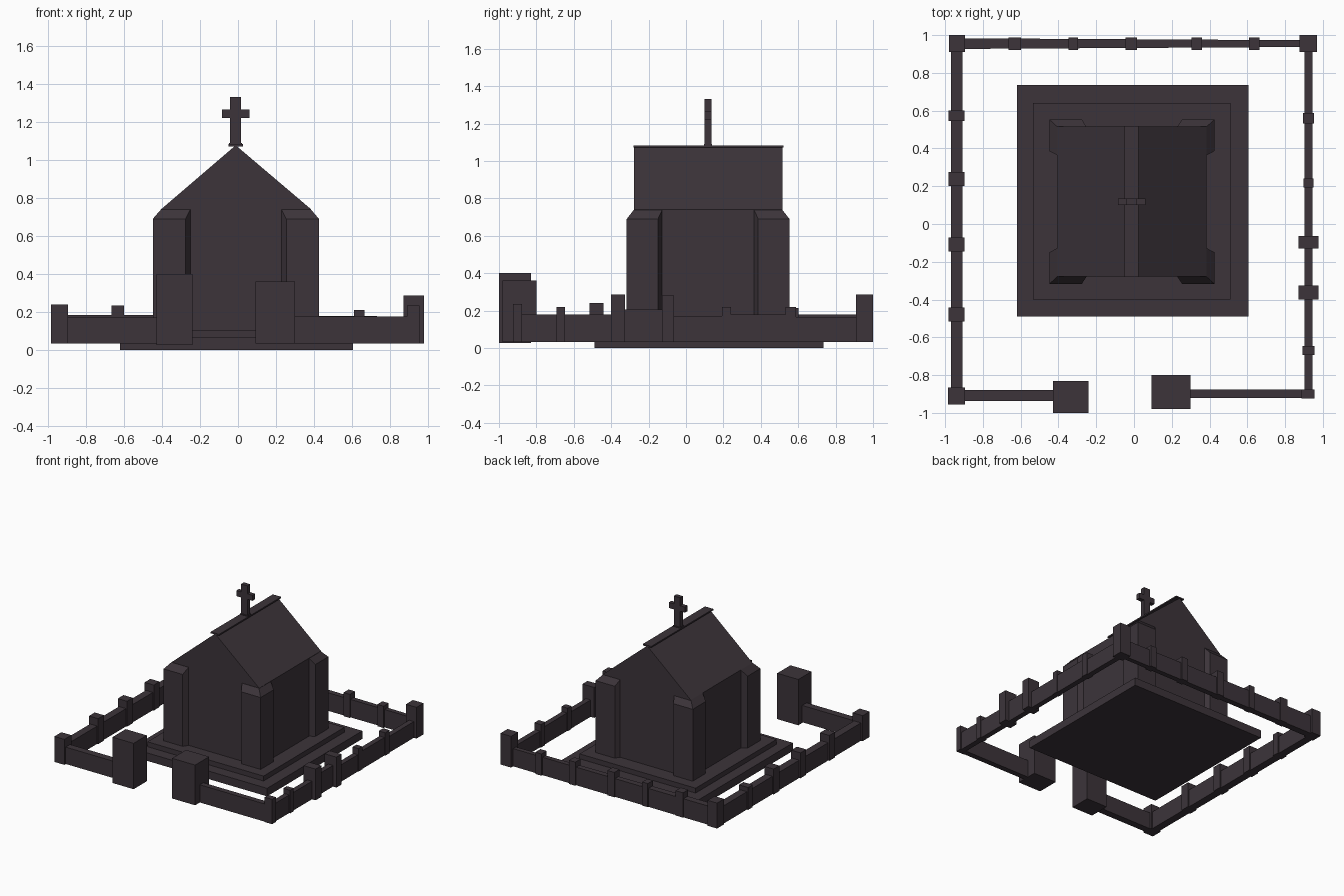
import bpy, bmesh

stone = bpy.data.materials.new("dark stone")
stone.diffuse_color = (0.045, 0.034, 0.042, 1)


def finish(bm, name):
    bmesh.ops.remove_doubles(bm, verts=bm.verts, dist=1e-5)
    bmesh.ops.recalc_face_normals(bm, faces=bm.faces)
    me = bpy.data.meshes.new(name)
    bm.to_mesh(me)
    bm.free()
    me.materials.append(stone)
    ob = bpy.data.objects.new(name, me)
    bpy.context.collection.objects.link(ob)
    return ob


def loft(name, rings):
    """Closed solid through rings of equal point count."""
    bm = bmesh.new()
    vs = [[bm.verts.new(p) for p in r] for r in rings]
    n = len(rings[0])
    for a, b in zip(vs, vs[1:]):
        for i in range(n):
            j = (i + 1) % n
            bm.faces.new((a[i], a[j], b[j], b[i]))
    bm.faces.new(vs[0])
    bm.faces.new(vs[-1])
    return finish(bm, name)


def box(name, x0, x1, y0, y1, z0, z1):
    return loft(name, [[(x0, y0, z), (x1, y0, z), (x1, y1, z), (x0, y1, z)]
                       for z in (z0, z1)])


# Stepped base
box("lower_step", -0.62, 0.605, -0.49, 0.735, 0, 0.065)
box("upper_step", -0.535, 0.51, -0.40, 0.64, 0.06, 0.105)

# Chapel body with gabled top
profile = [(-0.405, 0.10), (0.385, 0.10), (0.385, 0.74), (-0.012, 1.077), (-0.405, 0.74)]
loft("chapel_body", [[(x, y, z) for x, z in profile] for y in (-0.277, 0.517)])
box("ridge_cap", -0.05, 0.025, -0.28, 0.52, 1.072, 1.083)

# Corner buttresses with sloped tops
outer = [(0.437, 0.435), (0.265, 0.435), (0.24, 0.396), (0.24, 0.24), (0.394, 0.245), (0.437, 0.268)]
K, C, I, D = (0.394, 0.396), outer[2], outer[3], outer[4]
top = [K, C, C, I, D, D]
for sx in (-1, 1):
    for sy in (-1, 1):
        loft("buttress", [[(-0.011 + sx * x, 0.118 + sy * y, z) for x, y in ring]
                          for ring, z in ((outer, 0.10), (outer, 0.69), (top, 0.74))])

# Cross on the ridge
box("cross_post", -0.042, 0.015, 0.10, 0.135, 1.08, 1.33)
box("cross_arm", -0.085, 0.06, 0.10, 0.135, 1.22, 1.265)
box("cross_foot", -0.048, 0.021, 0.095, 0.14, 1.08, 1.09)

# Gate pillars
G = 0.033
box("gate_pillar_left", -0.43, -0.24, -1.0, -0.83, 0.027, 0.40)
box("gate_pillar_right", 0.093, 0.30, -0.98, -0.80, G, 0.36)

# Corner posts
box("corner_post_front_left", -0.985, -0.895, -0.955, -0.865, G, 0.24)
box("corner_post_back_left", -0.98, -0.895, 0.91, 1.0, G, 0.24)
box("corner_post_back_right", 0.875, 0.97, 0.91, 1.0, G, 0.287)
box("corner_post_front_right", 0.888, 0.955, -0.925, -0.877, G, 0.235)

# Front and left walls
box("front_wall_left", -0.90, -0.42, -0.937, -0.88, G, 0.17)
box("front_wall_right", 0.29, 0.90, -0.92, -0.875, G, 0.177)
box("left_wall", -0.97, -0.907, -0.88, 0.92, G, 0.178)

# Back wall, narrowing to the right
loft("back_wall", [[(x, 0.955 - w, G), (x, 0.955 + w, G), (x, 0.955 + w, z), (x, 0.955 - w, z)]
                   for x, w, z in ((-0.90, 0.028, 0.185), (0.88, 0.018, 0.177))])

# Right wall in sections of different height
for y0, y1, z in ((-0.88, -0.37, 0.18), (-0.37, -0.10, 0.205), (-0.10, 0.215, 0.17),
                  (0.215, 0.56, 0.18), (0.56, 0.92, 0.165)):
    box("right_wall", 0.903, 0.946, y0, y1, G, z)

# Small posts along the walls: centre, half width, height
for x, w, z in ((-0.632, 0.033, 0.235), (-0.322, 0.025, 0.225), (-0.015, 0.031, 0.235),
                (0.333, 0.028, 0.225), (0.637, 0.028, 0.21)):
    box("back_post", x - w, x + w, 0.922, 0.988, G, z)
for y, w, z in ((0.573, 0.029, 0.215), (0.237, 0.037, 0.24), (-0.108, 0.037, 0.24), (-0.479, 0.037, 0.24)):
    box("left_post", -0.981, -0.898, y - w, y + w, G, z)
for y, w, d, z in ((0.56, 0.028, 0.029, 0.22), (0.216, 0.024, 0.027, 0.22), (-0.096, 0.033, 0.053, 0.28),
                   (-0.363, 0.037, 0.054, 0.287), (-0.67, 0.023, 0.031, 0.22)):
    box("right_post", 0.924 - d, 0.924 + d, y - w, y + w, G, z)
